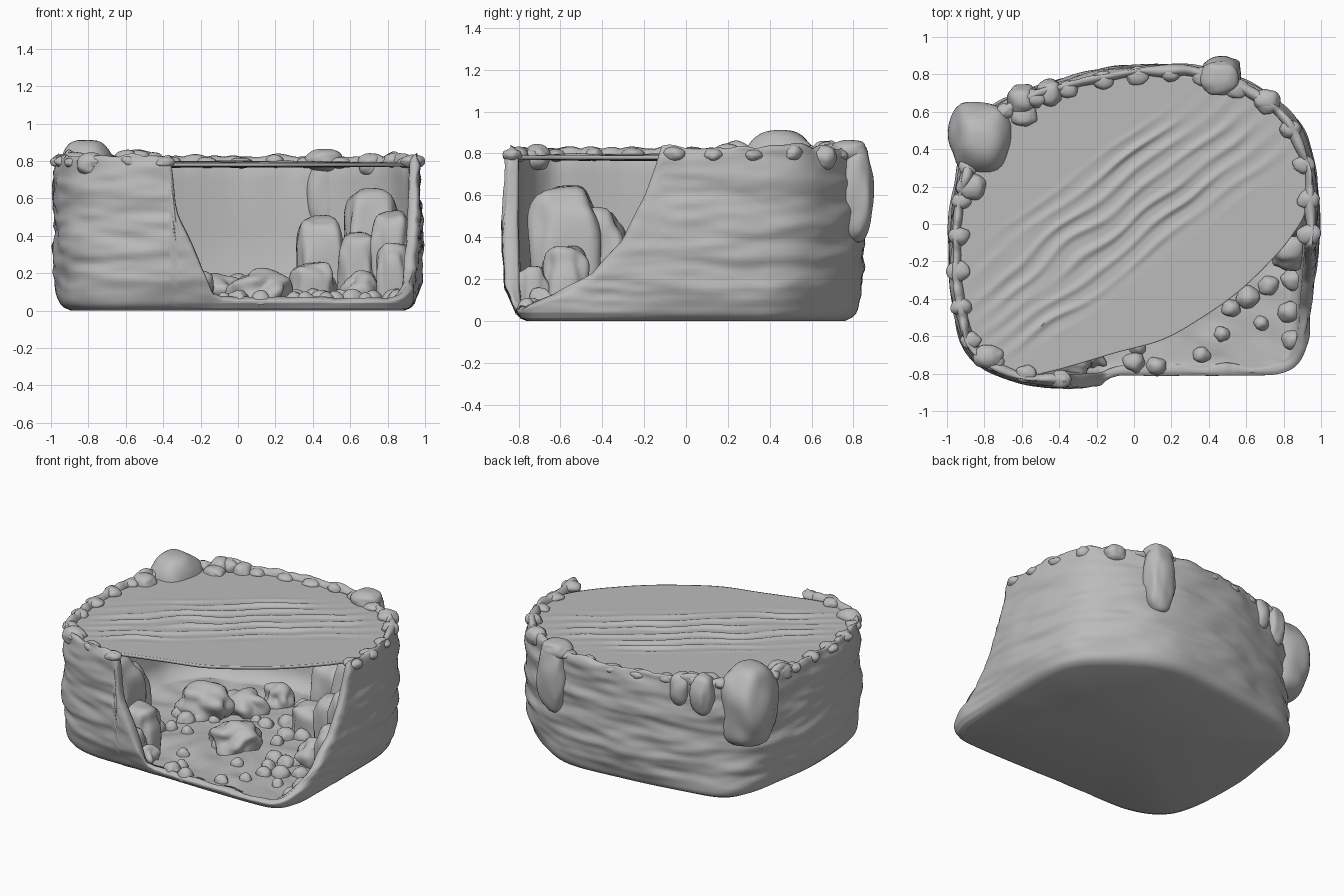
import bpy, bmesh, math, random
from mathutils import Vector, noise

random.seed(4)
cube = bpy.data.objects.get("Cube")
if cube:
    bpy.data.objects.remove(cube)

stone = bpy.data.materials.new("plain grey")
stone.use_nodes = True
grey = (0.5, 0.5, 0.5, 1)
stone.diffuse_color = grey
stone.node_tree.nodes["Principled BSDF"].inputs["Base Color"].default_value = grey


def finish(name, bm):
    bmesh.ops.recalc_face_normals(bm, faces=bm.faces)
    mesh = bpy.data.meshes.new(name)
    bm.to_mesh(mesh)
    bm.free()
    mesh.materials.append(stone)
    for p in mesh.polygons:
        p.use_smooth = True
    obj = bpy.data.objects.new(name, mesh)
    bpy.context.collection.objects.link(obj)
    return obj


def closed_curve(ctrl, count):
    """Smooth closed curve through the points, evenly sampled."""
    pts = [Vector(c) for c in ctrl]
    n, fine = len(pts), []
    for i in range(n):
        a, b, c, d = (pts[(i + k - 1) % n] for k in range(4))
        for k in range(40):
            t = k / 40
            fine.append(0.5 * (2 * b + (c - a) * t + (2 * a - 5 * b + 4 * c - d) * t * t
                               + (3 * b - a - 3 * c + d) * t ** 3))
    fine.append(fine[0])
    total = sum((q - p).length for p, q in zip(fine, fine[1:]))
    out, walked = [], 0
    for p, q in zip(fine, fine[1:]):
        seg = (q - p).length
        while len(out) < count and len(out) * total / count <= walked + seg:
            out.append(p.lerp(q, (len(out) * total / count - walked) / max(seg, 1e-9)))
        walked += seg
    return out


def table(x, pairs):
    if x <= pairs[0][0]:
        return pairs[0][1]
    for (a, u), (b, v) in zip(pairs, pairs[1:]):
        if x <= b:
            return u + (v - u) * (x - a) / (b - a)
    return pairs[-1][1]


def skin(bm, rings):
    """Join equal closed rings of coordinates, return the vertex rings."""
    vr = [[bm.verts.new(c) for c in r] for r in rings]
    n = len(vr[0])
    for a, b in zip(vr, vr[1:]):
        for i in range(n):
            j = (i + 1) % n
            bm.faces.new((a[i], a[j], b[j], b[i]))
    return vr


def cap(bm, ring, co):
    mid = bm.verts.new(co)
    for i in range(len(ring)):
        bm.faces.new((ring[i], ring[(i + 1) % len(ring)], mid))


# Basin: floor and wall, with the front corner cut open
# Each point holds the wall x, y and the matching foot x, y
outline = [(-0.2, -0.875, -0.2, -0.815), (-0.6, -0.855, -0.6, -0.81), (-0.86, -0.73, -0.83, -0.71),
           (-0.96, -0.5, -0.93, -0.5), (-0.995, -0.1, -0.955, -0.1), (-0.955, 0.2, -0.92, 0.2),
           (-0.89, 0.45, -0.86, 0.5), (-0.69, 0.66, -0.73, 0.67), (-0.4, 0.77, -0.4, 0.745),
           (-0.05, 0.845, -0.05, 0.79), (0.33, 0.845, 0.36, 0.815), (0.62, 0.755, 0.63, 0.69),
           (0.87, 0.56, 0.86, 0.49), (0.97, 0.3, 0.94, 0.3), (0.99, 0, 0.95, 0), (0.96, -0.4, 0.945, -0.4),
           (0.94, -0.63, 0.93, -0.63), (0.84, -0.785, 0.84, -0.785), (0.6, -0.825, 0.6, -0.82),
           (0, -0.825, 0, -0.815)]
N = 420
paired = closed_curve(outline, N)
line = [Vector(p[:2]) for p in paired]
foot = [Vector(p[2:]) for p in paired]
inward = []
for i in range(N):
    t = (line[(i + 3) % N] - line[i - 3]).normalized()
    inward.append(Vector((-t.y, t.x)))
if inward[0].dot(line[0]) > 0:
    inward = [-v for v in inward]

front_cut = [(-0.36, 0.81), (-0.33, 0.52), (-0.25, 0.36), (-0.19, 0.22), (-0.13, 0.09), (-0.08, 0.06)]
side_cut = [(-0.8, 0.055), (-0.65, 0.11), (-0.45, 0.21), (-0.31, 0.37), (-0.2, 0.58), (-0.12, 0.81)]
taper = [(0, 0.06), (0.012, 0.03), (0.04, 0.01), (0.1, 0), (0.85, 0.01)]
FLOOR = 0.055


def wall_height(p):
    if p.y > -0.1 or (p.x < 0 and p.y > -0.6):
        h = 0.81
    else:
        h = table(p.y, side_cut) if p.x > 0.5 else table(p.x, front_cut)
    bump = abs(noise.noise(Vector((p.x * 6, p.y * 6, 3))))
    return h + (0.06 * bump if h > 0.7 else 0.015 * bump)


heights = [wall_height(p) for p in line]
rings = []
K = 44
for k in range(K + 1):
    ring = []
    for p, f, n, h in zip(line, foot, inward, heights):
        z = h * k / K
        strata = 0.018 * noise.noise(Vector((p.x * 2.5, p.y * 2.5, z * 10)))
        strata += 0.011 * noise.noise(Vector((p.x * 5, p.y * 5, z * 22 + 7)))
        q = f.lerp(p, min(1, z / 0.25))
        q += n * (table(z, taper) + strata * min(1, z / 0.15) + 0.015 * (k / K) ** 14)
        ring.append((q.x, q.y, z))
    rings.append(ring)
for inset, drop in ((0.035, -0.012), (0.055, 0.0), (0.068, 0.03), (0.072, 0.15), (0.078, 0.5), (0.09, 0.85), (0.13, 1)):
    ring = []
    for p, n, h in zip(line, inward, heights):
        wob = 0.03 * noise.noise(Vector((p.x * 5, p.y * 5, drop))) * (drop < 0.1)
        q = p + n * (inset + wob)
        ring.append((q.x, q.y, h - drop if drop <= 0 else h + (FLOOR - h) * drop))
    rings.append(ring)
for s in (0.93, 0.85, 0.77, 0.7, 0.6, 0.5, 0.3, 0.12):
    ring = []
    for x, y, z in rings[K + 7]:
        x, y = x * s, y * s
        ring.append((x, y, FLOOR + 0.03 * noise.noise(Vector((x * 6, y * 6, 0)))))
    rings.append(ring)
bm = bmesh.new()
vr = skin(bm, rings)
cap(bm, vr[0], (0, 0, 0))
cap(bm, vr[-1], (0, 0, FLOOR))
finish("rock_basin", bm)

# Water sheet with slanting ripples
shore = [(-0.45, -0.79), (-0.1, -0.69), (0.15, -0.62), (0.35, -0.51), (0.55, -0.37), (0.72, -0.21),
         (0.84, -0.07), (0.92, 0.08), (0.91, 0.3), (0.8, 0.54), (0.58, 0.71), (0.3, 0.79), (-0.05, 0.79),
         (-0.38, 0.71), (-0.65, 0.61), (-0.84, 0.42), (-0.9, 0.15), (-0.93, -0.1), (-0.9, -0.45),
         (-0.81, -0.68), (-0.6, -0.8)]
edge = closed_curve(shore, 260)
ca, sa = math.cos(math.radians(37)), math.sin(math.radians(37))


def ripple(x, y, s):
    along, across = x * ca + y * sa, y * ca - x * sa
    band = table(across, [(-0.26, 0), (-0.1, 1), (0.32, 1), (0.42, 0)])
    fade = band * min(1, (1 - s) / 0.25)
    across += 0.05 * noise.noise(Vector((along * 3, across * 3, 1)))
    vary = max(0.1, 0.7 + 1.1 * noise.noise(Vector((along * 2.5, across * 9, 5))))
    crest = (0.5 + 0.5 * math.sin(across * math.tau / 0.095)) ** 2
    return 0.015 * fade * vary * (crest - 0.35)


R = 80
rings = []
for k in range(R, 0, -1):
    s = k / R
    rings.append([(x * s, y * s, 0.79 + ripple(x * s, y * s, s)) for x, y in edge])
bm = bmesh.new()
vr = skin(bm, rings)
cap(bm, vr[-1], (0, 0, 0.79 + ripple(0, 0, 0)))
water = finish("water_sheet", bm)
if water.data.polygons[0].normal.z < 0:
    water.data.flip_normals()
solid = water.modifiers.new("thickness", "SOLIDIFY")
solid.thickness = 0.02
solid.offset = -1
water.select_set(True)
bpy.context.view_layer.objects.active = water
bpy.ops.object.shade_smooth_by_angle(angle=math.radians(50))


# Rocks: rounded lumps given by centre, radius and height range, never below the floor
def rock(name, x, y, rx, ry, z0, z1, rough=0.15, boxy=0.85, detail=4):
    bm = bmesh.new()
    bmesh.ops.create_icosphere(bm, subdivisions=detail, radius=1)
    seed = Vector((x * 17, y * 13, z1 * 5))
    for v in bm.verts:
        swell = 1 + rough * noise.noise(v.co * 1.5 + seed)
        c = [math.copysign(abs(a) ** boxy, a) for a in v.co]
        z = (z0 + z1) / 2 + (z1 - z0) / 2 * c[2] * (1 + 0.4 * (swell - 1))
        v.co = (x + rx * c[0] * swell, y + ry * c[1] * swell, max(z, 0.03))
    finish(name, bm)


rim_rocks = [(-0.81, 0.46, 0.18, 0.19, 0.34, 0.915), (-0.6, 0.66, 0.08, 0.085, 0.58, 0.86),
             (-0.45, 0.7, 0.07, 0.075, 0.62, 0.85), (0.47, 0.81, 0.105, 0.085, 0.37, 0.85),
             (0.46, 0.78, 0.1, 0.09, 0.74, 0.865), (0.71, 0.66, 0.07, 0.06, 0.72, 0.84),
             (-0.87, 0.2, 0.08, 0.07, 0.72, 0.845), (-0.78, -0.71, 0.08, 0.06, 0.72, 0.845),
             (-0.59, 0.58, 0.07, 0.06, 0.74, 0.83)]
for r in rim_rocks:
    rock("rim_rock", *r)

inner_rocks = [(0.72, 0.32, 0.16, 0.16, -0.2, 0.65), (0.44, 0.42, 0.13, 0.13, -0.2, 0.5),
               (0.82, 0.06, 0.11, 0.12, -0.2, 0.53), (0.64, 0.12, 0.1, 0.1, -0.1, 0.41),
               (0.83, -0.14, 0.09, 0.1, -0.1, 0.36), (0.4, 0.25, 0.12, 0.1, -0.1, 0.26),
               (-0.58, -0.57, 0.17, 0.17, -0.2, 0.65), (-0.62, -0.42, 0.16, 0.13, -0.2, 0.54),
               (-0.36, -0.58, 0.12, 0.11, -0.1, 0.36), (-0.32, -0.73, 0.09, 0.08, -0.1, 0.26)]
for r in inner_rocks:
    rock("inner_rock", *r, rough=0.25, boxy=0.6)

boulders = [(-0.22, -0.7, 0.07, 0.07, 0, 0.15), (-0.32, 0.1, 0.17, 0.14, -0.05, 0.25),
            (-0.12, 0.27, 0.14, 0.11, -0.05, 0.2), (-0.02, 0.48, 0.1, 0.09, -0.05, 0.19),
            (0.13, -0.2, 0.17, 0.14, -0.05, 0.22), (0.66, -0.1, 0.11, 0.1, -0.05, 0.21)]
for r in boulders:
    rock("boulder", *r, rough=0.5, boxy=0.95)

# Pebbles on the floor
spots = [(0, -0.74), (0.12, -0.76), (0.02, -0.66), (0.36, -0.7), (0.47, -0.59), (0.52, -0.45), (0.68, -0.53),
         (0.72, -0.33), (0.83, -0.47), (0.85, -0.3), (0.85, -0.62), (0.61, -0.39)]
for _ in range(34):
    a, d = random.uniform(0, math.tau), math.sqrt(random.random())
    spots.append((0.7 * d * math.cos(a), 0.55 * d * math.sin(a)))
for x, y in spots:
    r = random.uniform(0.04, 0.065)
    rock("pebble", x, y, r, r * 0.95, -0.02, 0.065 + r * 0.8, rough=0.2, boxy=1, detail=3)

# Low lumps along the rim
for i in range(0, N, 13):
    if heights[i] > 0.8:
        p = line[i] + inward[i] * random.uniform(0.045, 0.06)
        r = random.uniform(0.04, 0.055)
        rock("rim_lump", p.x, p.y, r * 1.2, r, 0.76, heights[i] + 0.008, rough=0.2, boxy=1, detail=3)
